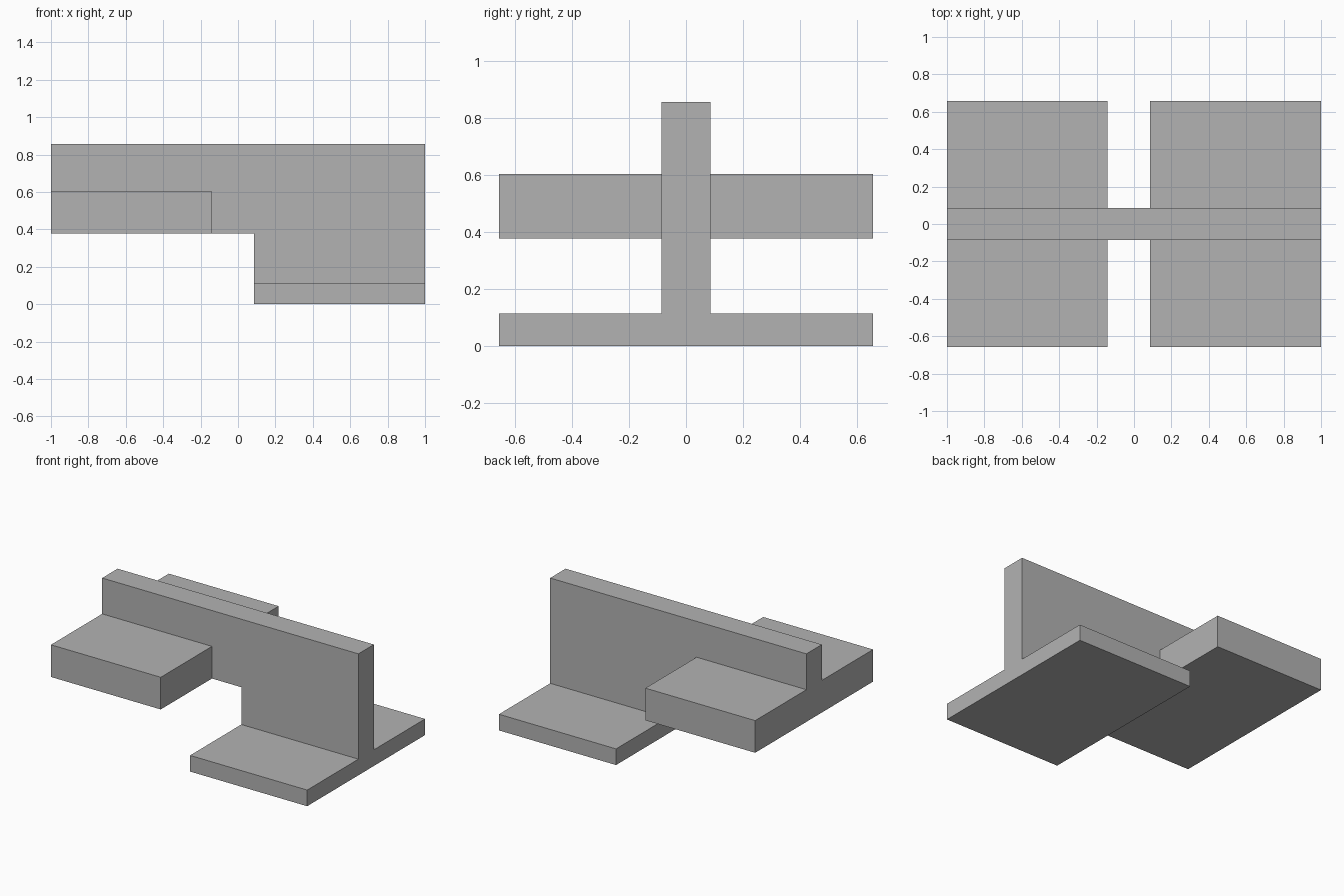
import bpy
import bmesh

cube = bpy.data.objects.get("Cube")
if cube:
    bpy.data.objects.remove(cube, do_unlink=True)

grey = bpy.data.materials.new("plain_grey")
grey.use_nodes = True
colour = (0.45, 0.45, 0.45, 1)
grey.diffuse_color = colour
grey.node_tree.nodes["Principled BSDF"].inputs["Base Color"].default_value = colour

HALF_WALL = 0.086
HALF_WIDTH = 0.657
TOP = 0.857
UNDERSIDE = 0.377


def extrude_profile(name, points, half_depth):
    """Extrude an x-z outline symmetrically along y."""
    bm = bmesh.new()
    face = bm.faces.new([bm.verts.new((x, -half_depth, z)) for x, z in points])
    result = bmesh.ops.extrude_face_region(bm, geom=[face])
    moved = [v for v in result["geom"] if isinstance(v, bmesh.types.BMVert)]
    bmesh.ops.translate(bm, verts=moved, vec=(0, 2 * half_depth, 0))
    bmesh.ops.recalc_face_normals(bm, faces=bm.faces)
    mesh = bpy.data.meshes.new(name)
    bm.to_mesh(mesh)
    bm.free()
    mesh.materials.append(grey)
    obj = bpy.data.objects.new(name, mesh)
    bpy.context.collection.objects.link(obj)
    return obj


def slab(name, x0, x1, z0, z1):
    return extrude_profile(name, [(x0, z0), (x1, z0), (x1, z1), (x0, z1)], HALF_WIDTH)


# Stepped upright wall
body = extrude_profile("stepped_bracket", [
    (-1, UNDERSIDE), (HALF_WALL, UNDERSIDE), (HALF_WALL, 0),
    (1, 0), (1, TOP), (-1, TOP)], HALF_WALL)

# Low foot and raised crossbar, fused with the wall
parts = [slab("foot_plate", HALF_WALL, 1, 0, 0.114),
         slab("raised_crossbar", -1, -0.143, UNDERSIDE, 0.604)]
for part in parts:
    union = body.modifiers.new("join_" + part.name, "BOOLEAN")
    union.operation = "UNION"
    union.solver = "EXACT"
    union.object = part

# Bake the union and clean up leftover coplanar edges
bpy.context.view_layer.update()
evaluated = body.evaluated_get(bpy.context.evaluated_depsgraph_get())
bm = bmesh.new()
bm.from_mesh(evaluated.to_mesh())
evaluated.to_mesh_clear()
bmesh.ops.remove_doubles(bm, verts=bm.verts, dist=0.0001)
bmesh.ops.dissolve_limit(bm, angle_limit=0.01, verts=bm.verts, edges=bm.edges)
body.modifiers.clear()
bm.to_mesh(body.data)
bm.free()
for part in parts:
    bpy.data.objects.remove(part, do_unlink=True)
